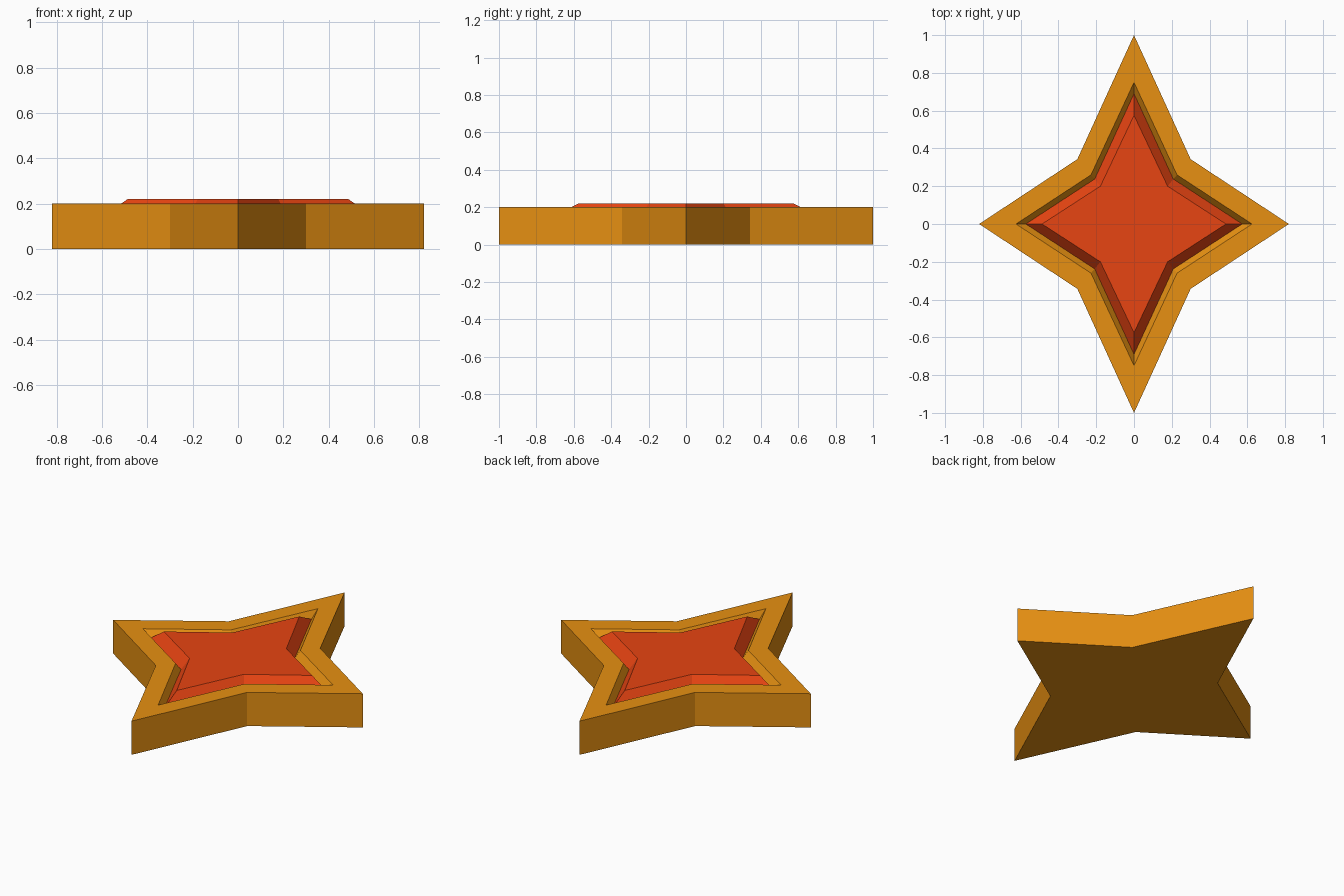
import bpy
import bmesh

cube = bpy.data.objects.get("Cube")
if cube:
    bpy.data.objects.remove(cube, do_unlink=True)


def make_material(name, colour):
    mat = bpy.data.materials.new(name)
    mat.use_nodes = True
    mat.diffuse_color = colour
    mat.node_tree.nodes["Principled BSDF"].inputs["Base Color"].default_value = colour
    return mat


def star_ring(bm, tip_x, tip_y, notch_x, notch_y, z):
    """Eight corners of a four-pointed star, counter-clockwise."""
    outline = [(tip_x, 0), (notch_x, notch_y), (0, tip_y), (-notch_x, notch_y),
               (-tip_x, 0), (-notch_x, -notch_y), (0, -tip_y), (notch_x, -notch_y)]
    return [bm.verts.new((x, y, z)) for x, y in outline]


def loft_star(name, sections, material, cap_bottom=False, cap_top=False):
    """Join successive star sections with flat quads."""
    bm = bmesh.new()
    rings = [star_ring(bm, *s) for s in sections]
    for low, high in zip(rings, rings[1:]):
        for i in range(len(low)):
            j = (i + 1) % len(low)
            bm.faces.new((low[i], low[j], high[j], high[i]))
    if cap_bottom:
        bm.faces.new(rings[0][::-1])
    if cap_top:
        bm.faces.new(rings[-1])
    mesh = bpy.data.meshes.new(name)
    bm.to_mesh(mesh)
    bm.free()
    mesh.materials.append(material)
    obj = bpy.data.objects.new(name, mesh)
    bpy.context.collection.objects.link(obj)
    return obj


gold = make_material("gold", (0.80, 0.28, 0.006, 1))
red = make_material("red", (0.80, 0.058, 0.006, 1))

# Gold frame: underside, outer wall, flat rim and sloping inner wall
loft_star("star_frame", [
    (0.82, 1.0, 0.30, 0.343, 0.0),
    (0.82, 1.0, 0.30, 0.343, 0.20),
    (0.625, 0.75, 0.228, 0.26, 0.20),
    (0.573, 0.69, 0.208, 0.238, 0.16),
], gold, cap_bottom=True)

# Red bevelled centre rising out of the groove
loft_star("star_centre", [
    (0.573, 0.69, 0.208, 0.238, 0.16),
    (0.487, 0.575, 0.178, 0.20, 0.22),
], red, cap_top=True)
